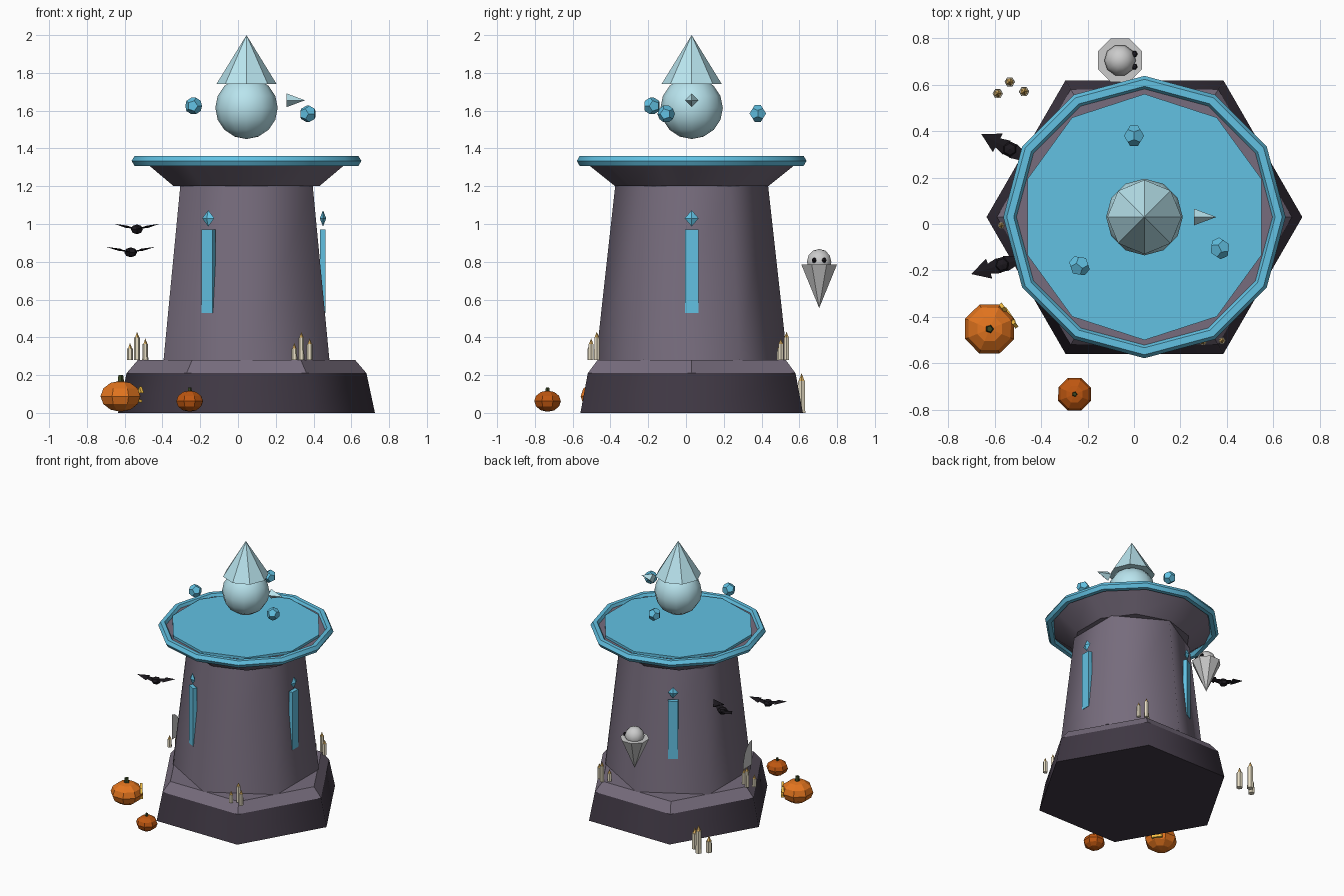
import bpy, bmesh
from math import sin, cos, pi, radians
from mathutils import Matrix, Vector

if "Cube" in bpy.data.objects:
    bpy.data.objects.remove(bpy.data.objects["Cube"])

CX, CY = 0.045, 0.03          # tower axis


def T(x, y, z):
    return Matrix.Translation((x, y, z))


def R(deg, axis='Z'):
    return Matrix.Rotation(radians(deg), 4, axis)


def S(x, y, z):
    return Matrix.Diagonal((x, y, z, 1))


def mat(name, *rgb):
    m = bpy.data.materials.new(name)
    m.diffuse_color = (*[(c / 255) ** 2.2 for c in rgb], 1)
    m.use_nodes = True
    m.node_tree.nodes["Principled BSDF"].inputs["Base Color"].default_value = m.diffuse_color
    return m


STONE = mat("stone", 118, 108, 124)
DARK = mat("dark_stone", 66, 59, 70)
BLUE = mat("glow_blue", 98, 192, 226)
ICE = mat("ice", 184, 228, 238)
WAX = mat("wax", 232, 222, 196)
FLAME = mat("flame", 225, 180, 100)
ORANGE = mat("orange", 226, 116, 36)
RUST = mat("rust", 190, 88, 24)
GREEN = mat("stem_green", 60, 72, 40)
YELLOW = mat("face_yellow", 245, 190, 70)
WHITE = mat("sheet_white", 232, 232, 230)
BLACK = mat("black", 34, 31, 36)
WEB = mat("web", 190, 190, 192)


def finish(name, bm, material, m=Matrix(), smooth=0):
    bmesh.ops.transform(bm, matrix=m, verts=bm.verts)
    bmesh.ops.recalc_face_normals(bm, faces=bm.faces)
    me = bpy.data.meshes.new(name)
    bm.to_mesh(me)
    bm.free()
    ob = bpy.data.objects.new(name, me)
    bpy.context.collection.objects.link(ob)
    me.materials.append(material)
    if smooth:
        bpy.ops.object.select_all(action='DESELECT')
        ob.select_set(True)
        bpy.context.view_layer.objects.active = ob
        bpy.ops.object.shade_smooth_by_angle(angle=radians(smooth))
    return ob


def lathe(name, profile, n, material, m=Matrix(), start=0, smooth=0, closed=False):
    """Turn (radius, z) points into an n-sided solid."""
    bm = bmesh.new()
    rings = []
    for r, z in profile:
        angles = [radians(start) + 2 * pi * i / n for i in range(n)]
        if r == 0:
            rings.append([bm.verts.new((0, 0, z))] * n)
        else:
            rings.append([bm.verts.new((r * cos(a), r * sin(a), z)) for a in angles])
    pairs = list(zip(rings, rings[1:]))
    if closed:
        pairs.append((rings[-1], rings[0]))
    for a, b in pairs:
        for i in range(n):
            j = (i + 1) % n
            bm.faces.new(list(dict.fromkeys((a[i], a[j], b[j], b[i]))))
    if not closed:
        for ring, (r, z) in ((rings[0], profile[0]), (rings[-1], profile[-1])):
            if r > 0:
                bm.faces.new(ring)
    return finish(name, bm, material, m, smooth)


def ball(rx, rz, rings):
    """Half-circle profile for a lathed ball."""
    mid = [(rx * sin(pi * k / rings), -rz * cos(pi * k / rings)) for k in range(1, rings)]
    return [(0, -rz)] + mid + [(0, rz)]


def box(name, size, material, m):
    bm = bmesh.new()
    bmesh.ops.create_cube(bm, size=1)
    return finish(name, bm, material, m @ S(*size))


# tower
AX = T(CX, CY, 0)
lathe("base", [(.68, 0), (.635, .21)], 6, DARK, AX, smooth=65)
lathe("base_step", [(.635, .21), (.575, .28)], 6, STONE, AX)
lathe("tower_body", [(.507, .28), (.405, 1.2)], 6, STONE, AX, start=30, smooth=65)
lathe("tower_flare", [(.405, 1.2), (.58, 1.34)], 10, STONE, AX, start=18, smooth=40)
lathe("pool_disc", [(.53, 1.335), (.53, 1.358)], 10, BLUE, AX, start=18)
rim = [(.578 + .03 * cos(k * pi / 3), 1.334 + .03 * sin(k * pi / 3)) for k in range(6)]
lathe("rim_ring", rim, 12, BLUE, AX, closed=True, smooth=35)

# slit windows with a gem above each
for k, a in enumerate((0, 120, 240)):
    M = AX @ R(a)
    box(f"window_{k}", (.03, .07, .44), BLUE, M @ T(.403, 0, .75))
    lathe(f"window_gem_{k}", [(0, -.043), (.037, 0), (0, .043)], 4, BLUE,
          M @ T(.405, 0, 1.03) @ S(.46, 1, 1))

# floating orb, its pointed top and side spike
lathe("orb", ball(.165, .165, 8), 12, ICE, T(CX, CY, 1.615), smooth=50)
lathe("orb_point", [(.16, 1.74), (0, 2.0)], 8, ICE, AX)
lathe("orb_spike", [(.036, 0), (0, .097)], 4, ICE, T(.258, CY, 1.655) @ R(90, 'Y'))

# orbiting dodecahedra
g = (1 + 5 ** .5) / 2
for k, p in enumerate(((0, .38, 1.585), (.37, -.105, 1.583), (-.235, -.18, 1.625))):
    bm = bmesh.new()
    for a in (-1, 1):
        for b in (-1, 1):
            for c in (-1, 1):
                bm.verts.new((a, b, c))
            for v in ((0, a / g, b * g), (a / g, b * g, 0), (a * g, 0, b / g)):
                bm.verts.new(v)
    bmesh.ops.convex_hull(bm, input=bm.verts)
    bmesh.ops.dissolve_limit(bm, angle_limit=.05, verts=bm.verts, edges=bm.edges)
    finish(f"orbit_stone_{k}", bm, BLUE, T(*p) @ R(25 * k) @ S(.027, .027, .027))

# candle clusters: three on the step, a bigger one on the ground
clusters = [(CX + .58 * cos(radians(a)), CY + .58 * sin(radians(a)), .28, 1) for a in (60, 180, 300)]
clusters.append((-.535, .612, 0, 1.4))
for c, (x, y, z, s) in enumerate(clusters):
    for k, (dx, dy, h) in enumerate(((-.037, -.036, .09), (0, 0, .15), (.044, -.03, .115))):
        M = T(x, y, z) @ S(s, s, s) @ T(dx, dy, 0)
        lathe(f"candle_{c}_{k}", [(.016, 0), (.015, h - .03)], 6, WAX, M)
        lathe(f"candle_flame_{c}_{k}", [(.012, h - .03), (0, h)], 5, FLAME, M)

# pumpkins
for name, x, y, r, h, m in (("big", -.622, -.452, .114, .082, ORANGE),
                            ("small", -.256, -.733, .076, .056, RUST)):
    lathe(name + "_pumpkin", ball(r, h, 6), 8, m, T(x, y, h + .006), start=22)
    lathe(name + "_pumpkin_stem", [(r * .17, 0), (r * .12, r * .37)], 5, GREEN, T(x, y, 2 * h - .005))
F = T(-.622, -.452, .088) @ R(35)
for s in (-1, 1):
    lathe(f"pumpkin_eye_{s}", [(.024, 0), (.024, .016)], 3, YELLOW,
          F @ T(.092, s * .042, .028) @ R(90, 'Y') @ R(180))
box("pumpkin_mouth", (.02, .075, .018), YELLOW, F @ T(.102, 0, -.025))

# ghost
G = T(-.06, .705, 0)
lathe("ghost_head", ball(.068, .068, 6), 10, WHITE, G @ T(0, 0, .8), smooth=50)
lathe("ghost_sheet", [(0, .555), (.102, .785)], 8, WHITE, G, start=22.5)
for s in (-1, 1):
    lathe(f"ghost_eye_{s}", ball(.014, .014, 4), 6, BLACK, G @ T(.062, s * .027, .808))

# bats
for k, (x, y, z, a) in enumerate(((-.535, .322, .972, 152), (-.568, -.175, .85, 197))):
    B = T(x, y, z) @ R(a)
    lathe(f"bat_body_{k}", ball(.036, .026, 4), 6, BLACK, B)
    for side in (0, 180):
        lathe(f"bat_wing_{k}_{side}", [(.034, .015), (.022, .06), (.045, .06), (0, .142)], 4, BLACK,
              B @ R(side) @ R(78, 'Y') @ S(.15, 1, 1))

# web fan beside the tower
bm = bmesh.new()
pts = [(0, 0, 0)] + [(0, .11 * cos(t * pi / 10), .19 * sin(t * pi / 10)) for t in range(6)]
bm.faces.new([bm.verts.new(p) for p in pts])
finish("web_fan", bm, WEB, T(-.49, -.095, .39))
